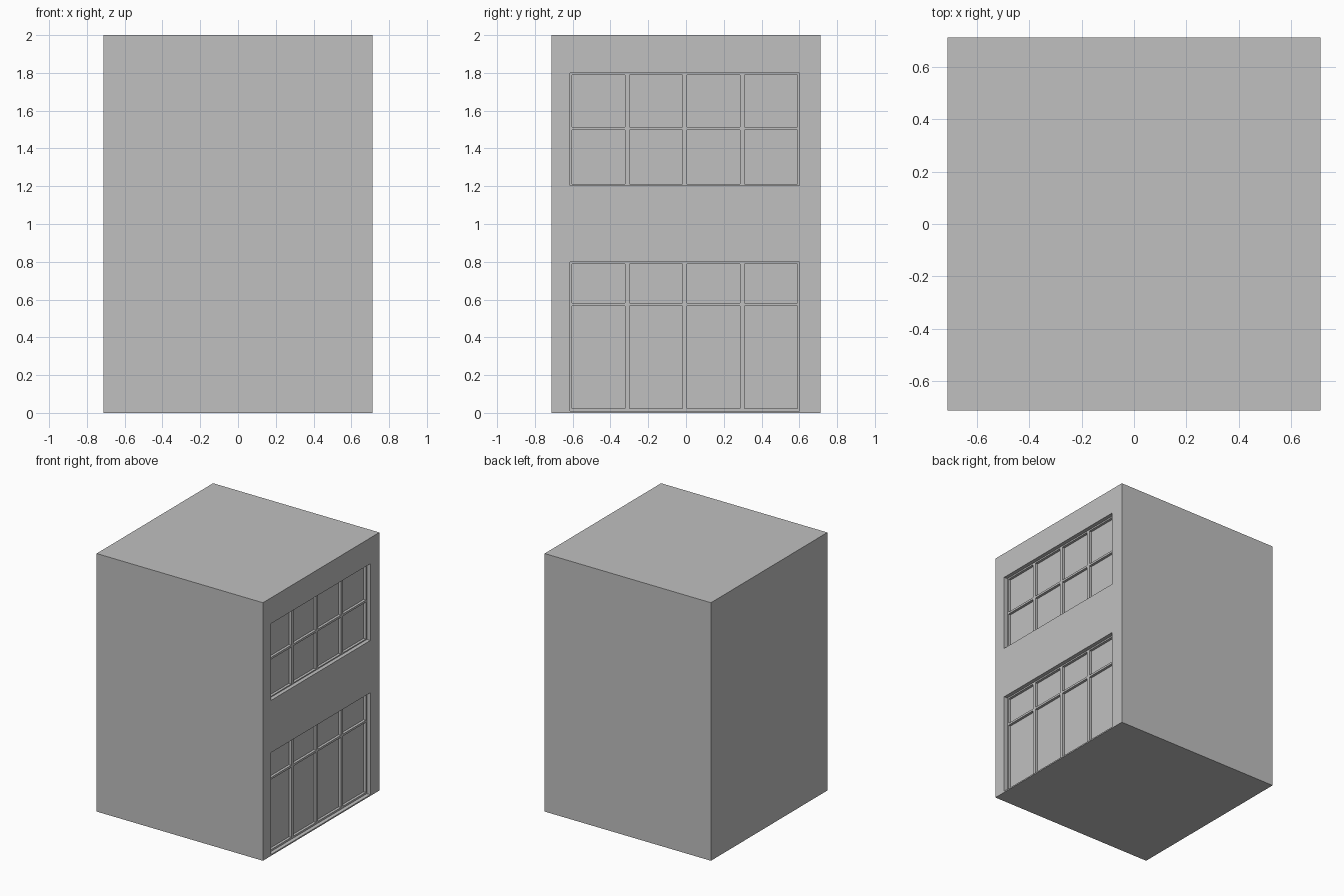
import bpy

old = bpy.data.objects.get("Cube")
if old:
    bpy.data.objects.remove(old, do_unlink=True)

grey = bpy.data.materials.new("plain grey")
grey.use_nodes = True
colour = (0.53, 0.53, 0.53, 1)
grey.diffuse_color = colour
grey.node_tree.nodes["Principled BSDF"].inputs["Base Color"].default_value = colour

HALF = 0.713     # half width of the building
REVEAL = 0.03    # wall face to front of the window frame
GLASS = 0.05     # wall face to the panes
LEFT, RIGHT = -0.615, 0.602


def box(name, x, y, z):
    """Box spanning the given (low, high) ranges."""
    bpy.ops.mesh.primitive_cube_add(size=1)
    ob = bpy.context.object
    ob.name = name
    ob.location = [(r[0] + r[1]) / 2 for r in (x, y, z)]
    ob.scale = [r[1] - r[0] for r in (x, y, z)]
    bpy.ops.object.transform_apply(location=True, rotation=False, scale=True)
    ob.data.materials.append(grey)
    return ob


def cut(target, cutter):
    mod = target.modifiers.new("opening", 'BOOLEAN')
    mod.operation, mod.solver, mod.object = 'DIFFERENCE', 'EXACT', cutter
    bpy.context.view_layer.objects.active = target
    bpy.ops.object.modifier_apply(modifier=mod.name)
    bpy.data.objects.remove(cutter, do_unlink=True)


def window(walls, name, bottom, top, rail, sill):
    # Recess in the wall, its back face forming the panes
    cut(walls, box("cutter", (HALF - GLASS, HALF + 0.1), (LEFT, RIGHT), (bottom, top)))
    depth = (HALF - GLASS - 0.005, HALF - REVEAL)
    # Vertical bars: two thin jambs and three mullions
    step = (RIGHT - LEFT) / 4
    for i in range(5):
        y = LEFT + i * step
        span = (max(y - 0.012, LEFT), min(y + 0.012, RIGHT))
        box(f"{name}_upright_{i + 1}", depth, span, (bottom, top))
    # Horizontal bars: head, rail and sill
    for part, low, high in (("head", top - 0.011, top),
                            ("rail", rail - 0.008, rail + 0.008),
                            ("sill", bottom, bottom + sill)):
        box(f"{name}_{part}", depth, (LEFT, RIGHT), (low, high))


walls = box("building_walls", (-HALF, HALF), (-HALF, HALF), (0, 2))
window(walls, "upper_window", 1.205, 1.8, 1.506, 0.008)
window(walls, "shopfront", 0.01, 0.8, 0.575, 0.014)
